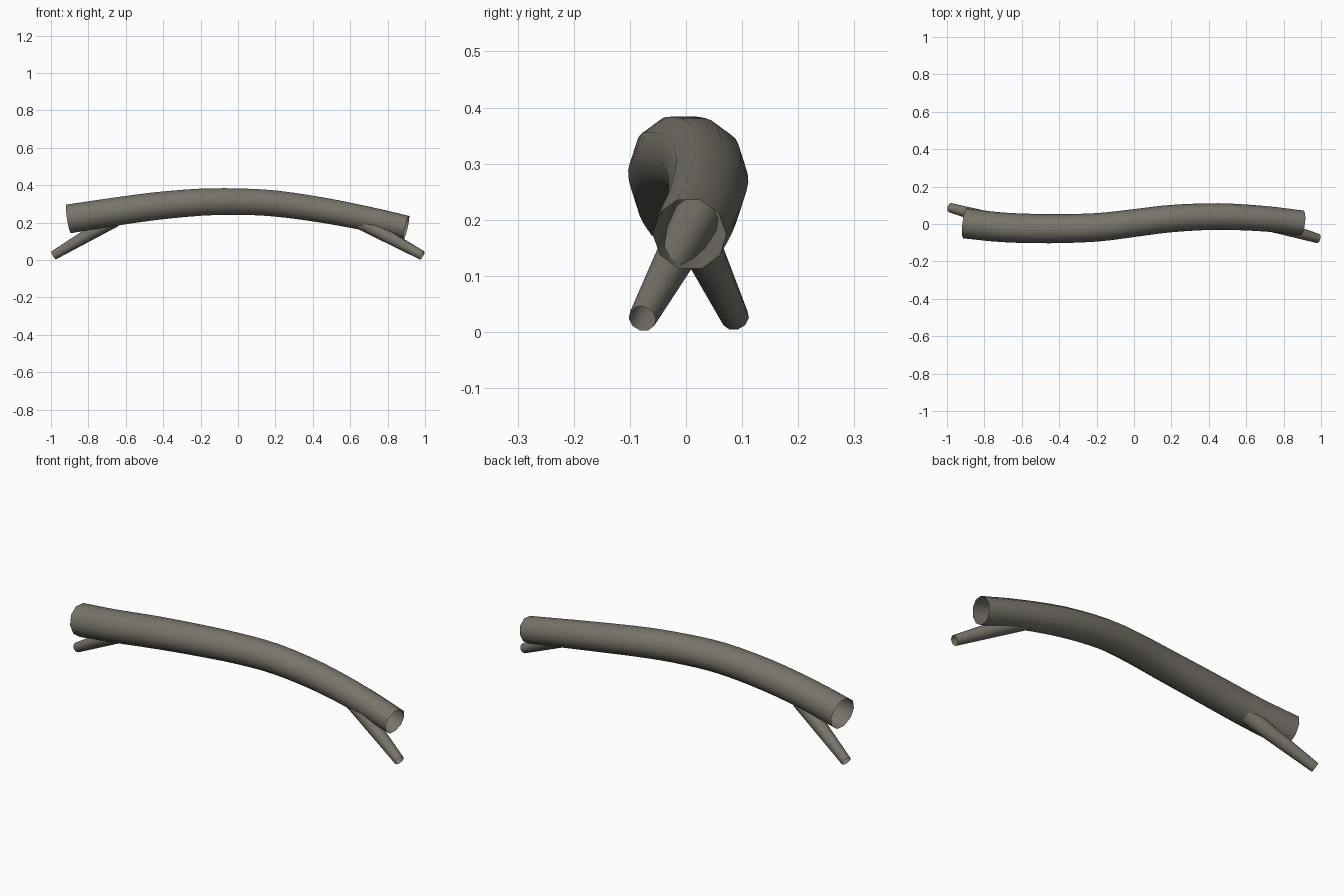
import bpy, bmesh, math
from mathutils import Vector
from mathutils.geometry import interpolate_bezier

if "Cube" in bpy.data.objects:
    bpy.data.objects.remove(bpy.data.objects["Cube"])

bark = bpy.data.materials.new("grey_brown_bark")
bark.diffuse_color = (0.19, 0.175, 0.145, 1)
bark.use_nodes = True
bark.node_tree.nodes["Principled BSDF"].inputs["Base Color"].default_value = bark.diffuse_color
SIDES = 10


def smooth_path(stations, steps):
    """Refine (x, y, z, radius) stations into a smooth run of (point, radius)."""
    n = len(stations)
    pts = [Vector(s[:3]) for s in stations]
    out = []
    for i in range(n - 1):
        a, b = pts[i], pts[i + 1]
        ta = (b - pts[i - 1]) / 2 if i else b - a
        tb = (pts[i + 2] - a) / 2 if i < n - 2 else b - a
        run = interpolate_bezier(a, a + ta / 3, b - tb / 3, b, steps + 1)
        for k in range(steps + (i == n - 2)):
            r = stations[i][3] + (stations[i + 1][3] - stations[i][3]) * k / steps
            out.append((run[k], r))
    return out


def tube(name, stations, steps):
    """Open-ended round tube swept along the stations."""
    path = smooth_path(stations, steps)
    bm = bmesh.new()
    rings = []
    for i, (p, r) in enumerate(path):
        t = (path[min(i + 1, len(path) - 1)][0] - path[max(i - 1, 0)][0]).normalized()
        side = Vector((0, 0, 1)).cross(t).normalized()
        up = t.cross(side)
        rings.append([bm.verts.new(p + r * (side * math.cos(a) + up * math.sin(a)))
                      for a in (2 * math.pi * k / SIDES for k in range(SIDES))])
    for a, b in zip(rings, rings[1:]):
        for k in range(SIDES):
            j = (k + 1) % SIDES
            bm.faces.new((a[k], a[j], b[j], b[k]))
    me = bpy.data.meshes.new(name)
    bm.to_mesh(me)
    bm.free()
    me.materials.append(bark)
    me.shade_smooth()
    obj = bpy.data.objects.new(name, me)
    bpy.context.collection.objects.link(obj)
    return obj


# Main log: arched upward with a gentle sideways S bend
tube("log", [
    (-0.905, 0.004, 0.220, 0.081),
    (-0.70, -0.018, 0.252, 0.079),
    (-0.45, -0.025, 0.287, 0.078),
    (-0.20, -0.018, 0.309, 0.076),
    (0.00, 0.005, 0.312, 0.074),
    (0.20, 0.029, 0.302, 0.073),
    (0.45, 0.040, 0.267, 0.071),
    (0.70, 0.028, 0.219, 0.068),
    (0.90, 0.006, 0.174, 0.066)], 3)

# Tapered branch stubs that prop up each end
tube("left_branch", [(-0.66, -0.003, 0.217, 0.042), (-0.985, 0.088, 0.025, 0.025)], 4)
tube("right_branch", [(0.66, 0.018, 0.202, 0.042), (0.985, -0.078, 0.024, 0.025)], 4)
